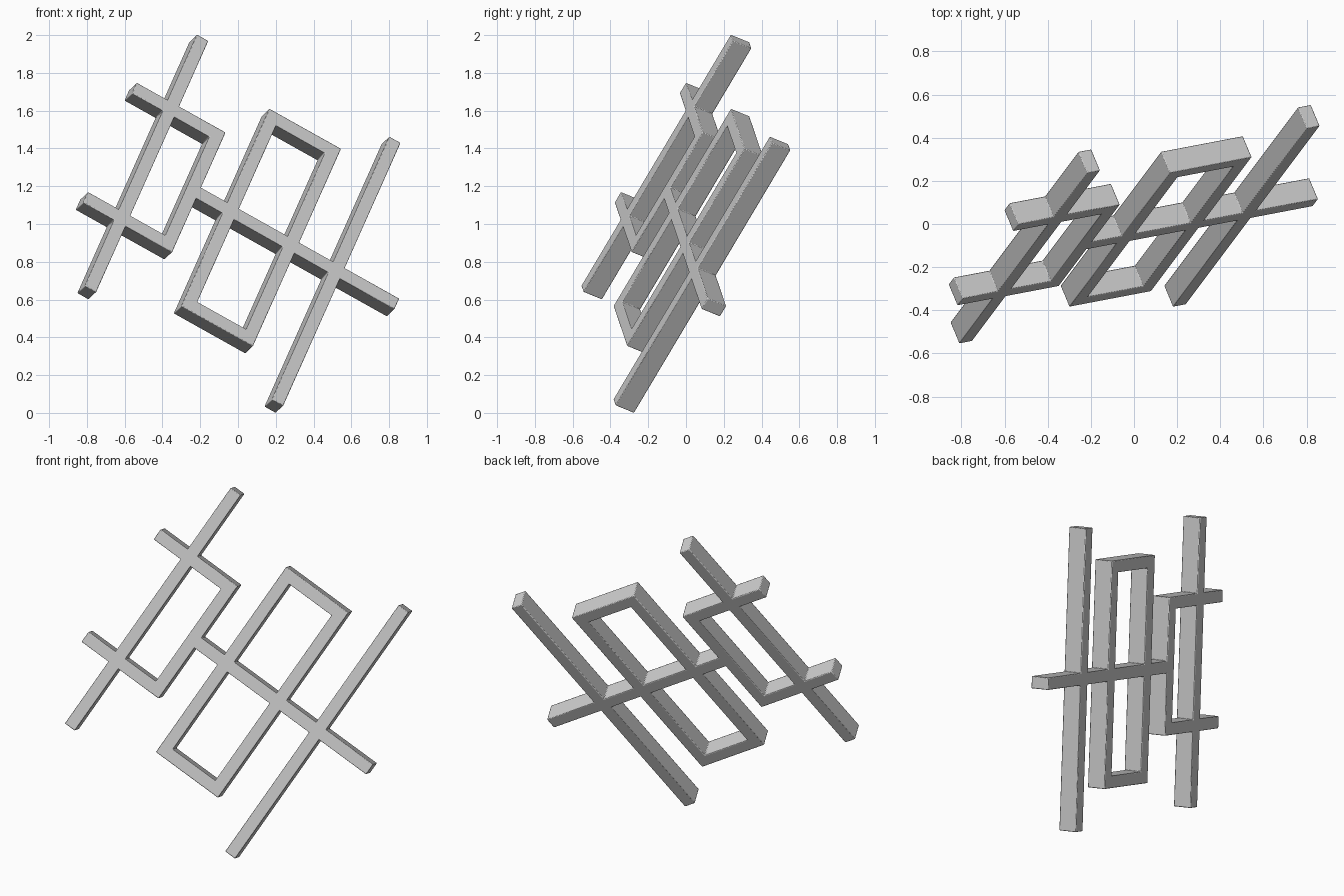
import bpy, bmesh
from mathutils import Matrix, Vector

cube = bpy.data.objects.get("Cube")
if cube:
    bpy.data.objects.remove(cube, do_unlink=True)

W = 0.07        # bar width
D = 0.114       # bar depth
H = W / 2
MID = 0.812     # height of the cross beam along the long axis


def upright(u, low, high):
    return (u - H, low, u + H, high)


def rail(v, left, right):
    return (left, v - H, right, v + H)


bars = [
    # left frame: long post, two rails and a short closing post
    upright(-1.078, -0.015, 1.643),
    rail(0.455, -1.304, -0.757),
    rail(1.176, -1.304, -0.757),
    upright(-0.792, 0.455, 1.176),
    # cross beam
    rail(MID, -0.792, 0.462),
    # centre frame
    upright(-0.559, 0.163, 1.466),
    upright(-0.188, 0.163, 1.466),
    rail(0.163 + H, -0.559, -0.188),
    rail(1.466 - H, -0.559, -0.188),
    # right post
    upright(0.092, -0.061, 1.673),
]

# One joined outline: keep every grid cell that lies inside a bar
us = sorted({b[i] for b in bars for i in (0, 2)})
vs = sorted({b[i] for b in bars for i in (1, 3)})
bm = bmesh.new()
points = {}


def corner(u, v):
    if (u, v) not in points:
        points[u, v] = bm.verts.new((u, v, -D / 2))
    return points[u, v]


for u0, u1 in zip(us, us[1:]):
    for v0, v1 in zip(vs, vs[1:]):
        cu, cv = (u0 + u1) / 2, (v0 + v1) / 2
        if any(b[0] < cu < b[2] and b[1] < cv < b[3] for b in bars):
            bm.faces.new([corner(u0, v0), corner(u1, v0), corner(u1, v1), corner(u0, v1)])
bmesh.ops.remove_doubles(bm, verts=bm.verts, dist=0.0005)

# Give the outline its depth
ext = bmesh.ops.extrude_face_region(bm, geom=bm.faces[:], use_keep_orig=True)
top = [g for g in ext["geom"] if isinstance(g, bmesh.types.BMVert)]
bmesh.ops.translate(bm, verts=top, vec=(0, 0, D))
bmesh.ops.recalc_face_normals(bm, faces=bm.faces)
bmesh.ops.dissolve_limit(bm, angle_limit=0.01, verts=bm.verts, edges=bm.edges)

# Tilt the lattice: short axis, long axis and facing direction
short = Vector((0.861, 0.164, -0.482)).normalized()
long = Vector((0.356, 0.477, 0.803))
long = (long - short * long.dot(short)).normalized()
facing = short.cross(long)
tilt = Matrix((short, long, facing)).transposed().to_4x4()
bmesh.ops.transform(bm, matrix=Matrix.Translation(facing * 0.366) @ tilt, verts=bm.verts)

mesh = bpy.data.meshes.new("lattice")
bm.to_mesh(mesh)
bm.free()
lattice = bpy.data.objects.new("lattice", mesh)
bpy.context.collection.objects.link(lattice)

grey = bpy.data.materials.new("light grey")
grey.use_nodes = True
colour = (0.6, 0.6, 0.6, 1)
grey.diffuse_color = colour
grey.node_tree.nodes["Principled BSDF"].inputs["Base Color"].default_value = colour
mesh.materials.append(grey)

# Slightly softened edges
bevel = lattice.modifiers.new("soft edges", "BEVEL")
bevel.width = 0.004
bevel.segments = 2
bevel.limit_method = "ANGLE"
bpy.ops.object.select_all(action="DESELECT")
lattice.select_set(True)
bpy.context.view_layer.objects.active = lattice
bpy.ops.object.shade_smooth_by_angle()
